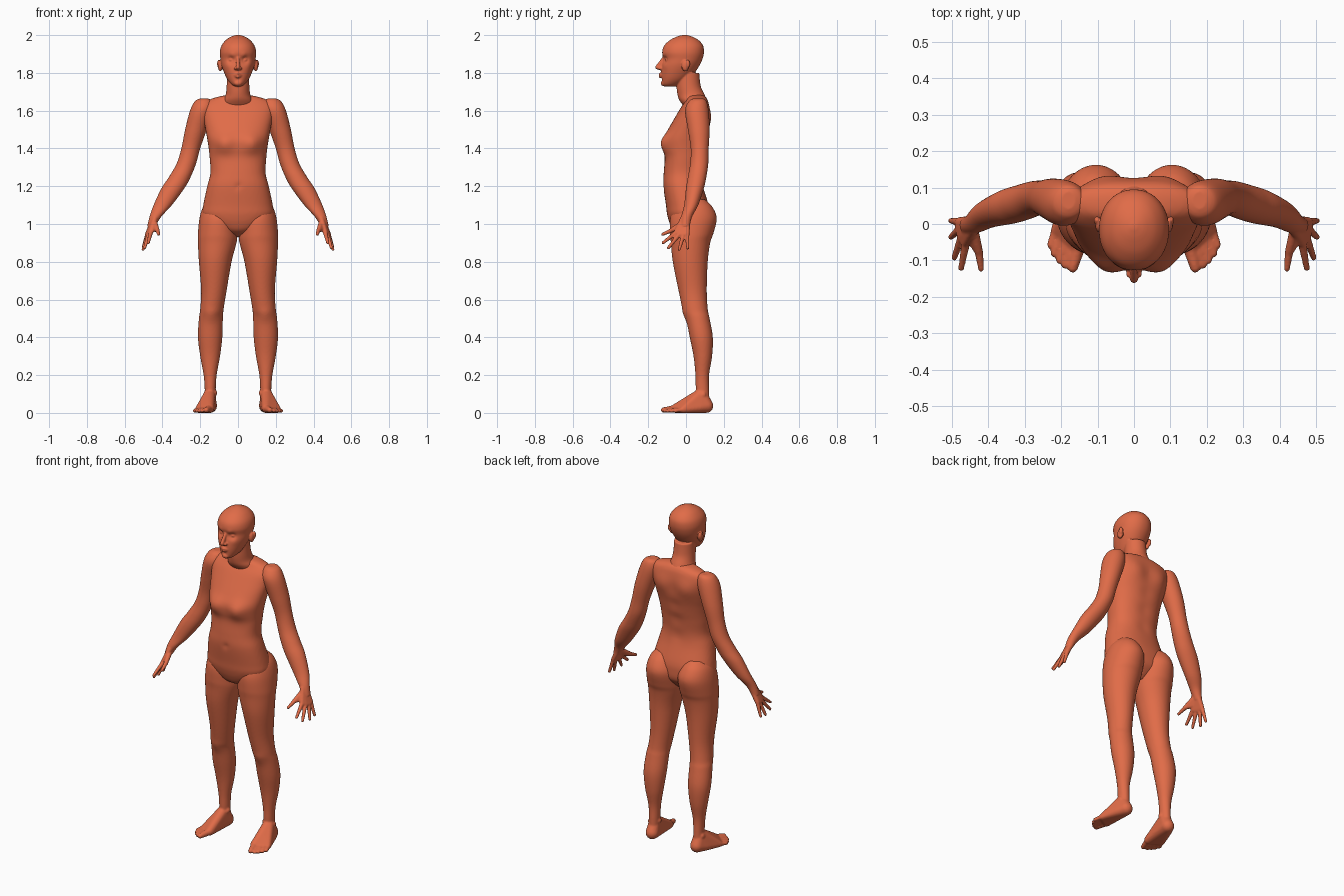
import bpy
import bmesh
import math
from mathutils import Vector, Matrix

default_cube = bpy.data.objects.get("Cube")
if default_cube:
    bpy.data.objects.remove(default_cube, do_unlink=True)

SKIN = (0.75, 0.15, 0.065, 1.0)
skin = bpy.data.materials.new("terracotta_skin")
skin.use_nodes = True
skin.diffuse_color = SKIN
for node in skin.node_tree.nodes:
    if node.type == 'BSDF_PRINCIPLED':
        node.inputs["Base Color"].default_value = SKIN


def spline(a, b, c, d, t):
    """Catmull-Rom value between b and c."""
    return b + 0.5 * t * (c - a + t * (2 * a - 5 * b + 4 * c - d + t * (3 * (b - c) + d - a)))


def loft(bm, rows, power=2.0, segments=64, steps=6):
    """Closed smooth skin through level rings given as (z, x_min, x_max, y_front, y_back)."""
    dense = []
    last = len(rows) - 1
    for i in range(last):
        quad = [rows[max(i - 1, 0)], rows[i], rows[i + 1], rows[min(i + 2, last)]]
        for k in range(steps):
            dense.append([spline(*values, k / steps) for values in zip(*quad)])
    dense.append(rows[-1])

    def bulge(v):
        return math.copysign(abs(v) ** (2 / power), v)

    rings = []
    for z, x0, x1, y0, y1 in dense:
        ring = []
        for k in range(segments):
            angle = math.tau * k / segments
            x = (x0 + x1) / 2 + (x1 - x0) / 2 * bulge(math.cos(angle))
            y = (y0 + y1) / 2 + (y1 - y0) / 2 * bulge(math.sin(angle))
            ring.append(bm.verts.new((x, y, z)))
        rings.append(ring)
    for low, high in zip(rings, rings[1:]):
        for k in range(segments):
            n = (k + 1) % segments
            bm.faces.new((low[k], low[n], high[n], high[k]))
    bm.faces.new(rings[0][::-1])
    bm.faces.new(rings[-1])


def even(rows):
    """Rings symmetric about the middle, from (z, half_width, y_front, y_back)."""
    return [(z, -w, w, front, back) for z, w, front, back in rows]


def ball(bm, centre, radii):
    matrix = Matrix.Translation(centre) @ Matrix.Diagonal((*radii, 1))
    bmesh.ops.create_uvsphere(bm, u_segments=20, v_segments=12, radius=1, matrix=matrix)


def wrap(bm, *spheres):
    """Convex skin around spheres given as (x, y, z, radius)."""
    piece = bmesh.new()
    for x, y, z, r in spheres:
        ball(piece, (x, y, z), (r, r, r))
    hull = bmesh.ops.convex_hull(piece, input=piece.verts)
    inside = [g for g in hull["geom_interior"] if isinstance(g, bmesh.types.BMVert)]
    bmesh.ops.delete(piece, geom=inside, context='VERTS')
    mesh = bpy.data.meshes.new("piece")
    piece.to_mesh(mesh)
    piece.free()
    bm.from_mesh(mesh)
    bpy.data.meshes.remove(mesh)


def press(bm, centre, radius, amount):
    """Push the surface along y with a soft falloff."""
    centre = Vector(centre)
    for v in bm.verts:
        v.co.y += amount * math.exp(-((v.co - centre).length / radius) ** 2)


def finish(bm, name, voxel, smoothing, side=1):
    """Make the part; side -1 mirrors it to the model's right."""
    for v in bm.verts:
        v.co.x *= side
    bmesh.ops.recalc_face_normals(bm, faces=bm.faces)
    mesh = bpy.data.meshes.new(name)
    bm.to_mesh(mesh)
    bm.free()
    mesh.materials.append(skin)
    obj = bpy.data.objects.new(name, mesh)
    bpy.context.collection.objects.link(obj)
    for face in mesh.polygons:
        face.use_smooth = True
    blend = obj.modifiers.new("blend", 'REMESH')
    blend.mode = 'VOXEL'
    blend.voxel_size = voxel
    blend.use_smooth_shade = True
    soften = obj.modifiers.new("soften", 'SMOOTH')
    soften.factor = 0.5
    soften.iterations = smoothing


# Torso with chest, shoulder blades, spine and navel
bm = bmesh.new()
loft(bm, even([
    (.93, .02, 0, .06), (.96, .08, -.06, .09), (1, .15, -.085, .12),
    (1.05, .187, -.1, .125), (1.1, .184, -.106, .12), (1.2, .163, -.12, .09),
    (1.27, .146, -.118, .083), (1.35, .15, -.112, .092), (1.4, .155, -.118, .102),
    (1.45, .163, -.118, .112), (1.5, .172, -.095, .12), (1.57, .185, -.055, .125),
    (1.62, .19, -.025, .122), (1.655, .16, 0, .115), (1.677, .09, .01, .1),
    (1.685, .03, .03, .08)]), power=2.3)
for s in (-1, 1):
    press(bm, (s * .075, -.11, 1.425), .05, -.022)
    press(bm, (s * .085, .115, 1.56), .06, .014)
for z in (1.25, 1.35, 1.45, 1.55):
    press(bm, (0, .1, z), .04, -.006)
press(bm, (0, -.12, 1.2), .014, .008)
finish(bm, "torso", .009, 3)

# Head: skull and jaw, then sculpted face
bm = bmesh.new()
loft(bm, even([
    (1.728, .018, -.115, -.06), (1.74, .036, -.127, -.03), (1.765, .056, -.13, .01),
    (1.8, .073, -.131, .045), (1.84, .087, -.127, .072), (1.875, .093, -.121, .088),
    (1.91, .096, -.126, .095), (1.945, .087, -.115, .09), (1.975, .063, -.083, .065),
    (1.993, .034, -.045, .03), (2.001, .008, -.015, 0)]), power=2.1)
press(bm, (0, -.128, 1.766), .012, .005)
for s in (-1, 1):
    press(bm, (s * .036, -.11, 1.868), .019, .014)
    press(bm, (s * .03, -.118, 1.893), .014, -.004)
    press(bm, (s * .05, -.1, 1.835), .02, -.004)
    ball(bm, (s * .035, -.098, 1.868), (.014, .012, .01))
    # Ears with a hollow
    ball(bm, (s * .094, -.004, 1.838), (.013, .02, .03))
    ball(bm, (s * .101, .01, 1.848), (.01, .011, .022))
    # Nostrils
    ball(bm, (s * .013, -.137, 1.824), (.009, .011, .008))
    # Lip halves
    wrap(bm, (0, -.138, 1.794, .007), (s * .02, -.126, 1.789, .004))
    wrap(bm, (0, -.136, 1.78, .008), (s * .018, -.126, 1.784, .004))
# Nose and chin
wrap(bm, (0, -.119, 1.878, .008), (0, -.152, 1.83, .011), (0, -.13, 1.822, .011))
ball(bm, (0, -.118, 1.745), (.022, .016, .015))
# Neck
loft(bm, even([
    (1.62, .085, -.01, .11), (1.655, .078, -.035, .11), (1.685, .065, -.045, .098),
    (1.73, .06, -.05, .078), (1.8, .058, -.05, .07)]))
finish(bm, "head", .004, 2)

# Arms and hands
FINGERS = {
    "index": ((.462, -.052, .955), (.475, -.122, .9)),
    "middle": ((.473, -.035, .946), (.494, -.093, .874)),
    "ring": ((.479, -.014, .942), (.503, -.036, .865)),
    "little": ((.479, .006, .948), (.503, .009, .872)),
}
for name, side in (("left", 1), ("right", -1)):
    bm = bmesh.new()
    loft(bm, [
        (1.665, .16, .2, .04, .09), (1.65, .135, .228, .015, .108),
        (1.6, .13, .254, -.005, .12), (1.5, .165, .28, .01, .125),
        (1.4, .2, .3, .025, .12), (1.32, .222, .325, .022, .118),
        (1.25, .25, .365, .01, .108), (1.19, .283, .405, 0, .095),
        (1.1, .35, .447, -.01, .065), (1.04, .405, .468, -.025, .033),
        (.99, .437, .48, -.028, .02)], segments=40)
    knuckles = [(*base, .013) for base, tip in FINGERS.values()]
    wrap(bm, (.44, -.014, 1.03, .016), (.444, .008, 1.02, .016), *knuckles)
    for base, tip in FINGERS.values():
        wrap(bm, (*base, .012), (*tip, .008))
    # Thumb
    wrap(bm, (.443, -.012, 1.01, .015), (.427, -.075, .968, .012), (.455, -.03, .975, .012))
    wrap(bm, (.427, -.072, .968, .012), (.42, -.124, .945, .008))
    finish(bm, name + "_arm", .0045, 2, side)

# Legs and feet
TOE_TIPS = [(.19, -.114), (.206, -.1), (.22, -.081), (.23, -.058)]
for name, side in (("left", 1), ("right", -1)):
    bm = bmesh.new()
    loft(bm, [
        (.05, .12, .176, .06, .125), (.12, .118, .176, .052, .122),
        (.2, .113, .182, .05, .122), (.3, .095, .2, .04, .138),
        (.4, .083, .212, .02, .142), (.5, .08, .207, 0, .125),
        (.55, .076, .2, -.018, .115), (.65, .06, .195, -.04, .11),
        (.8, .034, .207, -.07, .115), (.9, .008, .212, -.08, .128),
        (.95, .003, .212, -.085, .145), (1.03, .005, .204, -.083, .163),
        (1.09, .03, .185, -.055, .14), (1.13, .06, .15, 0, .1)], segments=48)
    press(bm, (.142, .005, .52), .035, -.008)
    # Heel, instep and ball of the foot
    wrap(bm, (.148, .108, .037, .037), (.15, .08, .1, .03), (.155, .005, .062, .022),
         (.15, -.055, .024, .024), (.212, -.018, .017, .017), (.17, .07, .03, .03))
    # Toes
    wrap(bm, (.152, -.06, .022, .02), (.168, -.12, .015, .014))
    for i, (x, y) in enumerate(TOE_TIPS):
        wrap(bm, (.173 + .012 * i, y + .055, .02, .013), (x, y, .011, .01))
    # Ankle bones
    ball(bm, (.122, .08, .105), (.012, .016, .016))
    ball(bm, (.174, .09, .095), (.012, .016, .016))
    finish(bm, name + "_leg", .006, 2, side)
